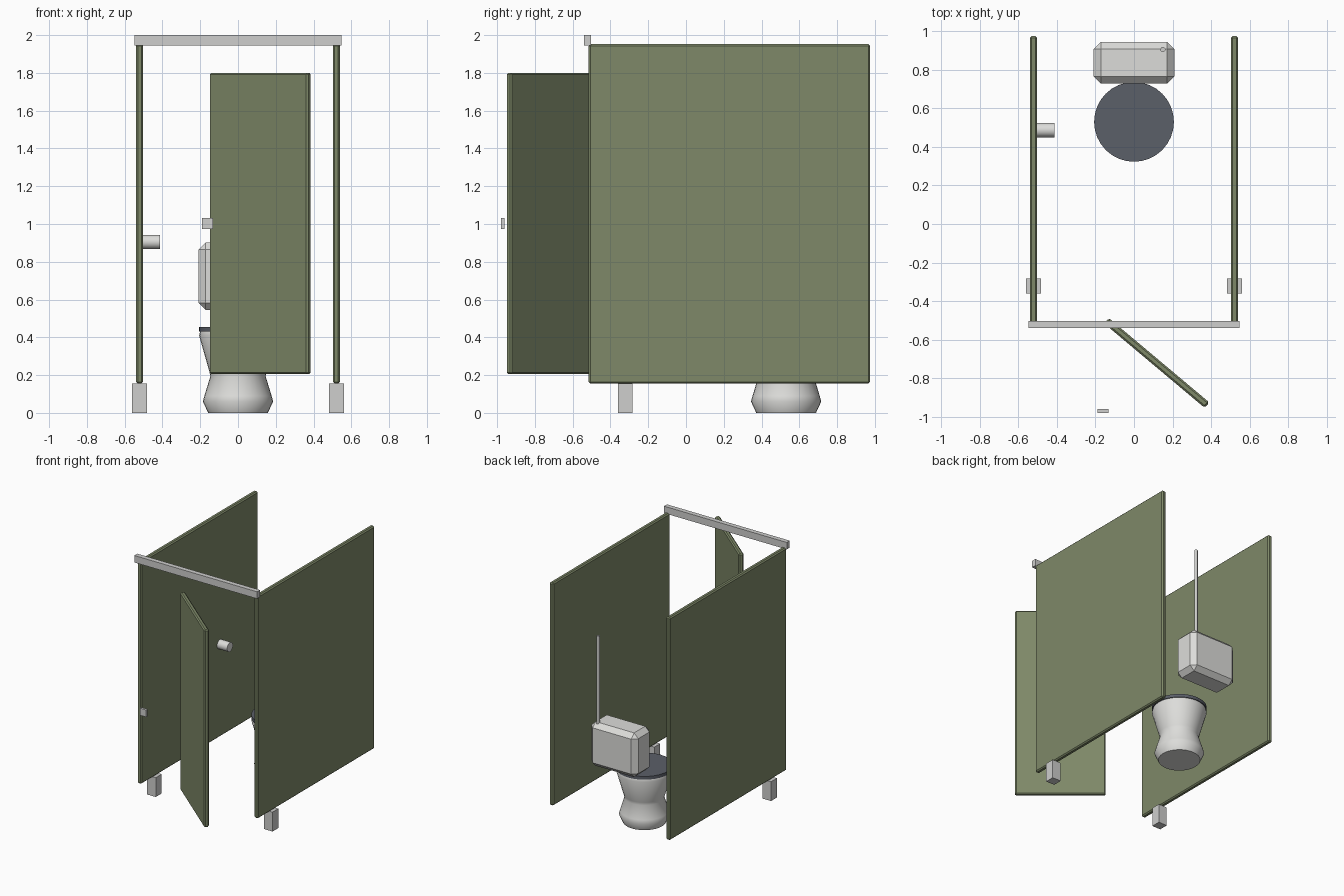
import bpy
import bmesh
import math

cube = bpy.data.objects.get("Cube")
if cube:
    bpy.data.objects.remove(cube, do_unlink=True)


def material(name, color):
    mat = bpy.data.materials.new(name)
    mat.use_nodes = True
    rgba = (*color, 1)
    mat.diffuse_color = rgba
    mat.node_tree.nodes["Principled BSDF"].inputs["Base Color"].default_value = rgba
    return mat


green = material("olive green panel", (0.21, 0.25, 0.14))
metal = material("pale metal", (0.62, 0.62, 0.61))
ceramic = material("white ceramic", (0.72, 0.72, 0.70))
dark = material("dark slate plastic", (0.105, 0.115, 0.14))


def add_object(name, bm, mat, smooth=False):
    bmesh.ops.recalc_face_normals(bm, faces=bm.faces)
    mesh = bpy.data.meshes.new(name)
    bm.to_mesh(mesh)
    bm.free()
    mesh.materials.append(mat)
    obj = bpy.data.objects.new(name, mesh)
    bpy.context.collection.objects.link(obj)
    if smooth:
        bpy.ops.object.select_all(action="DESELECT")
        obj.select_set(True)
        bpy.context.view_layer.objects.active = obj
        bpy.ops.object.shade_smooth_by_angle(angle=math.radians(40))
    return obj


def box(name, center, size, mat, bevel=0, turn=0):
    bm = bmesh.new()
    bmesh.ops.create_cube(bm, size=1)
    bmesh.ops.scale(bm, vec=size, verts=bm.verts)
    if bevel:
        bmesh.ops.bevel(bm, geom=bm.edges[:], offset=bevel, segments=1,
                        affect="EDGES")
    obj = add_object(name, bm, mat)
    obj.location = center
    obj.rotation_euler.z = math.radians(turn)
    return obj


def lathe(name, center, profile, mat, sides=32):
    """Spin a closed (radius, height) profile about the vertical axis."""
    bm = bmesh.new()
    rings = []
    for radius, z in profile:
        rings.append([bm.verts.new((radius * math.cos(math.tau * i / sides),
                                    radius * math.sin(math.tau * i / sides), z))
                      for i in range(sides)])
    for low, high in zip(rings, rings[1:]):
        for i in range(sides):
            j = (i + 1) % sides
            bm.faces.new((low[i], low[j], high[j], high[i]))
    bm.faces.new(rings[0])
    bm.faces.new(rings[-1])
    obj = add_object(name, bm, mat, smooth=True)
    obj.location = center
    return obj


# Side partitions and their feet
for side, label in ((-1, "right"), (1, "left")):
    box(label + "_partition", (side * 0.521, 0.23, 1.054),
        (0.037, 1.49, 1.797), green, bevel=0.009)
    box(label + "_foot", (side * 0.521, -0.322, 0.078),
        (0.078, 0.076, 0.156), metal)

# Head rail, half-open door and latch
box("head_rail", (0, -0.521, 1.972), (1.096, 0.038, 0.056), metal)
box("door", (0.118, -0.721, 1.003), (0.681, 0.037, 1.595), green,
    bevel=0.009, turn=-40)
box("door_latch", (-0.162, -0.97, 1.003), (0.057, 0.019, 0.057), metal)

# Toilet bowl and closed seat
lathe("toilet_bowl", (0, 0.53, 0),
      [(0.158, 0), (0.186, 0.06), (0.178, 0.09), (0.146, 0.195),
       (0.152, 0.22), (0.206, 0.41), (0.2, 0.43)], ceramic)
lathe("toilet_seat", (0, 0.53, 0.43), [(0.207, 0), (0.207, 0.026)], dark)

# Cistern with its flush pipe
box("cistern", (0, 0.836, 0.723), (0.418, 0.216, 0.356), ceramic, bevel=0.037)
lathe("flush_pipe", (0.15, 0.905, 0.86), [(0.013, 0), (0.013, 0.74)], metal,
      sides=16)

# Paper roll on the right partition
roll = lathe("paper_roll", (-0.506, 0.487, 0.905),
             [(0.037, 0), (0.037, 0.094)], ceramic, sides=24)
roll.rotation_euler.y = math.radians(90)
